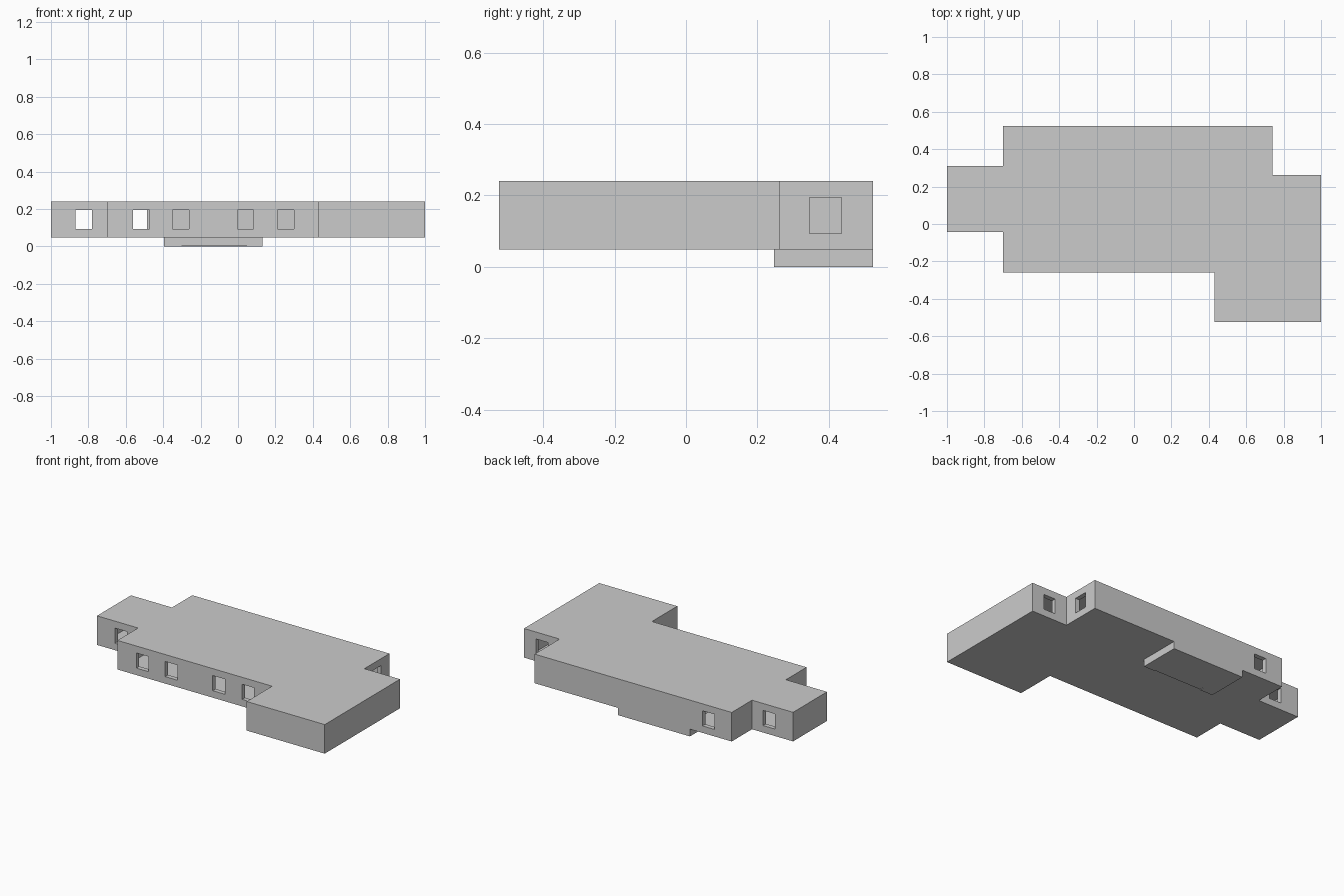
import bpy, bmesh
from mathutils import Vector

if "Cube" in bpy.data.objects:
    bpy.data.objects.remove(bpy.data.objects["Cube"])

WALL, SLAB = 0.03, 0.015
Z0, Z1 = 0.048, 0.24          # main storey
WIN_Z = (0.094, 0.194)

# Footprint, counter-clockwise
PLAN = [(-1, -0.043), (-0.7, -0.043), (-0.7, -0.258), (0.43, -0.258),
        (0.43, -0.523), (1, -0.523), (1, 0.262), (0.74, 0.262),
        (0.74, 0.523), (-0.7, 0.523), (-0.7, 0.311), (-1, 0.311)]


def prism(name, pts, z0, z1):
    bm = bmesh.new()
    face = bm.faces.new([bm.verts.new((x, y, z0)) for x, y in pts])
    ext = bmesh.ops.extrude_face_region(bm, geom=[face])
    up = [v for v in ext["geom"] if isinstance(v, bmesh.types.BMVert)]
    bmesh.ops.translate(bm, vec=(0, 0, z1 - z0), verts=up)
    bmesh.ops.recalc_face_normals(bm, faces=bm.faces)
    me = bpy.data.meshes.new(name)
    bm.to_mesh(me)
    bm.free()
    ob = bpy.data.objects.new(name, me)
    bpy.context.collection.objects.link(ob)
    return ob


def box(name, x0, x1, y0, y1, z0, z1):
    return prism(name, [(x0, y0), (x1, y0), (x1, y1), (x0, y1)], z0, z1)


def inset(pts, d):
    """Move every edge of a right-angled plan inward by d."""
    out = []
    for i, p in enumerate(pts):
        p = Vector(p)
        a = (p - Vector(pts[i - 1])).normalized()
        b = (Vector(pts[(i + 1) % len(pts)]) - p).normalized()
        out.append((p.x - d * (a.y + b.y), p.y + d * (a.x + b.x)))
    return out


def combine(target, other, op):
    mod = target.modifiers.new(op, 'BOOLEAN')
    mod.operation, mod.solver, mod.object = op, 'EXACT', other
    bpy.context.view_layer.objects.active = target
    bpy.ops.object.modifier_apply(modifier=mod.name)
    bpy.data.objects.remove(other, do_unlink=True)


# Outer shell with the sunken room below the back
house = prism("house_shell", PLAN, Z0, Z1)
combine(house, box("sunken_room", -0.395, 0.13, 0.247, 0.523, 0, 0.1), 'UNION')

# Hollow interior
combine(house, prism("interior", inset(PLAN, WALL), Z0 + SLAB, Z1 - SLAB), 'DIFFERENCE')
combine(house, box("pit", -0.365, 0.10, 0.277, 0.493, SLAB, 0.12), 'DIFFERENCE')

# Shallow recess under the front edge of the sunken room
combine(house, box("recess", -0.30, 0.045, 0.2, 0.277, -0.02, 0.004), 'DIFFERENCE')

# Windows in walls facing front or back: (centre x, wall y, inward direction)
windows = [(-0.825, -0.043, 1), (-0.518, -0.258, 1), (-0.307, -0.258, 1),
           (0.04, -0.258, 1), (0.255, -0.258, 1),
           (-0.825, 0.311, -1), (-0.531, 0.523, -1), (0.87, 0.262, -1)]
for x, y, s in windows:
    ya, yb = sorted((y - 0.02 * s, y + (WALL + 0.02) * s))
    combine(house, box("window", x - 0.044, x + 0.044, ya, yb, *WIN_Z), 'DIFFERENCE')

# Window in the right-hand end wall
combine(house, box("window", 0.69, 0.76, 0.345, 0.435, *WIN_Z), 'DIFFERENCE')
